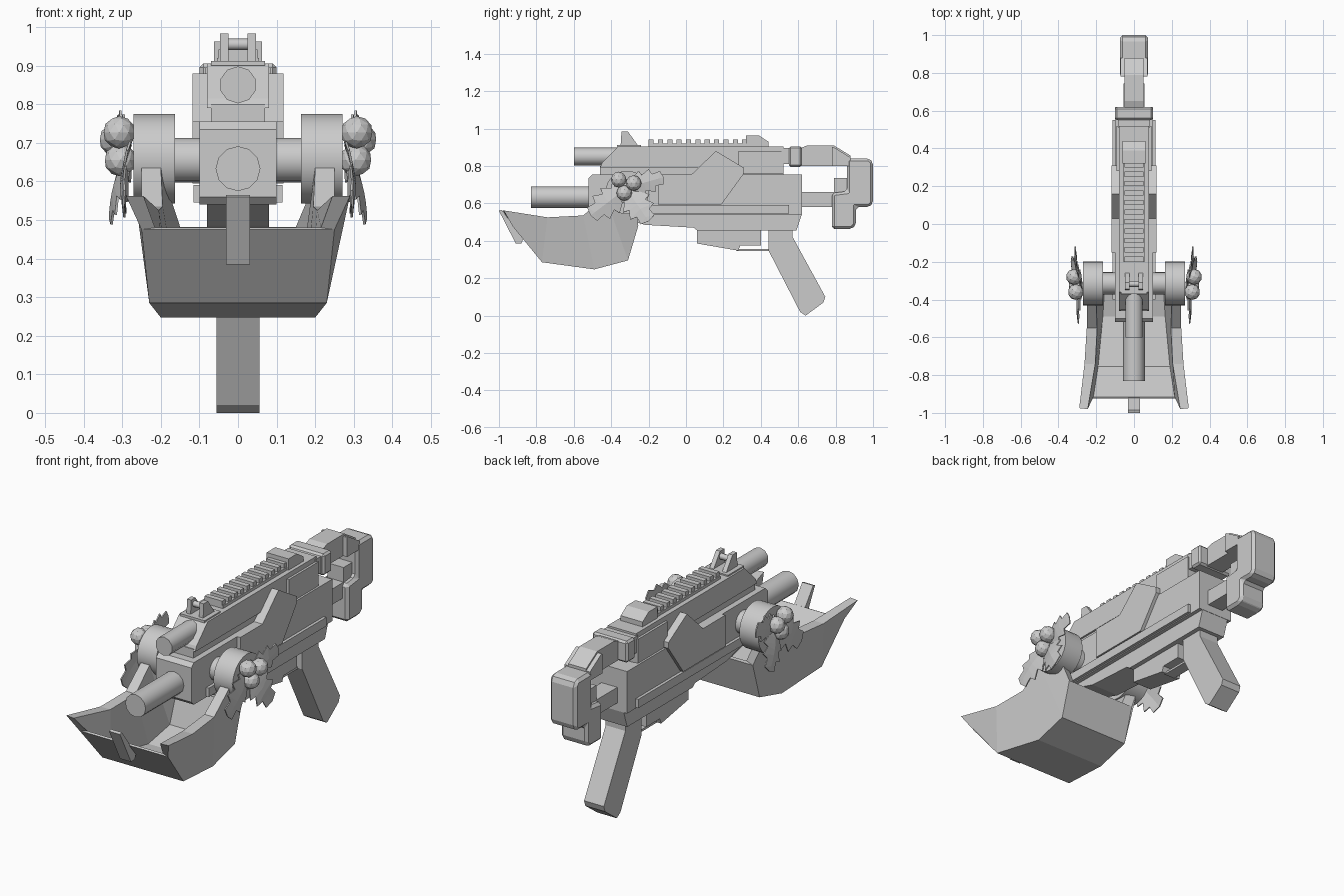
import bpy, bmesh, math
from mathutils import Vector

mat = bpy.data.materials.new("plain grey")
mat.diffuse_color = (0.6, 0.6, 0.6, 1)


def add(name, bm, smooth=False, bevel=0):
    bmesh.ops.recalc_face_normals(bm, faces=bm.faces)
    me = bpy.data.meshes.new(name)
    bm.to_mesh(me)
    bm.free()
    me.materials.append(mat)
    ob = bpy.data.objects.new(name, me)
    bpy.context.collection.objects.link(ob)
    if bevel:
        mod = ob.modifiers.new("bevel", 'BEVEL')
        mod.width, mod.segments = bevel, 1
    if smooth:
        bpy.ops.object.select_all(action='DESELECT')
        ob.select_set(True)
        bpy.context.view_layer.objects.active = ob
        bpy.ops.object.shade_smooth_by_angle(angle=math.radians(40))
    return ob


def prism(name, pts, x0, x1=None, bevel=0):
    """Side profile (y, z) extruded in x; one width means centred."""
    a, b = (-x0, x0) if x1 is None else (x0, x1)
    bm = bmesh.new()
    lo = [bm.verts.new((a, y, z)) for y, z in pts]
    hi = [bm.verts.new((b, y, z)) for y, z in pts]
    bm.faces.new(lo)
    bm.faces.new(hi)
    n = len(pts)
    for i in range(n):
        j = (i + 1) % n
        bm.faces.new((lo[i], lo[j], hi[j], hi[i]))
    return add(name, bm, bevel=bevel)


def box(name, y0, y1, z0, z1, x0, x1=None, bevel=0):
    return prism(name, [(y0, z0), (y1, z0), (y1, z1), (y0, z1)], x0, x1, bevel)


def rod(name, start, end, r, sides):
    a, b = Vector(start), Vector(end)
    bm = bmesh.new()
    bmesh.ops.create_cone(bm, cap_ends=True, segments=sides, radius1=r,
                          radius2=r, depth=(b - a).length)
    rot = (b - a).to_track_quat('Z', 'Y').to_matrix()
    for v in bm.verts:
        v.co = rot @ v.co + (a + b) / 2
    return add(name, bm, smooth=True)


# Barrels
rod("lower_barrel", (0, -0.83, 0.633), (0, -0.45, 0.633), 0.058, 12)
rod("upper_barrel", (0, -0.60, 0.85), (0, -0.35, 0.85), 0.048, 10)

# Receiver
prism("main_body", [(-0.52, 0.56), (-0.50, 0.54), (0.62, 0.54), (0.62, 0.755),
                    (-0.50, 0.755), (-0.52, 0.735)], 0.1)
prism("lower_body", [(-0.42, 0.545), (-0.22, 0.485), (0.04, 0.47), (0.06, 0.455),
                     (0.59, 0.455), (0.62, 0.545)], 0.08)
box("inner_core", -0.46, 0.52, 0.75, 0.80, 0.07)
prism("upper_body", [(-0.46, 0.79), (0.52, 0.79), (0.52, 0.905), (-0.36, 0.905),
                     (-0.45, 0.815)], 0.08)
box("rear_top_panel", 0.28, 0.52, 0.757, 0.88, 0.092)
box("rear_collar", 0.55, 0.62, 0.795, 0.905, 0.1, bevel=0.01)
box("collar_neck", 0.51, 0.56, 0.81, 0.895, 0.085)

# Raised side panels and hub mounts
for s, side in ((1, "right"), (-1, "left")):
    prism(side + "_side_panel",
          [(-0.15, 0.595), (0.19, 0.595), (0.31, 0.76), (0.31, 0.79),
           (0.16, 0.88), (0.03, 0.755), (-0.15, 0.755)], s * 0.07, s * 0.118)
    box(side + "_lower_ledge", -0.40, 0.55, 0.545, 0.59, s * 0.09, s * 0.115)

# Top rail with teeth
box("rail_base", -0.20, 0.33, 0.90, 0.92, 0.055)
for i in range(11):
    y = -0.2 + i * 0.05
    box("rail_tooth", y, y + 0.027, 0.915, 0.942, 0.05)

# Sights
prism("rear_sight", [(0.32, 0.90), (0.44, 0.90), (0.44, 0.93), (0.39, 0.963),
                     (0.32, 0.963)], 0.062)
box("front_sight_base", -0.37, -0.24, 0.90, 0.912, 0.07)
for s in (1, -1):
    prism("front_sight_ear", [(-0.35, 0.90), (-0.25, 0.90), (-0.31, 0.983),
                              (-0.345, 0.983)], s * 0.024, s * 0.047)
rod("sight_pin", (-0.03, -0.318, 0.955), (0.03, -0.318, 0.955), 0.015, 10)

# Stock frame and butt
prism("stock_top", [(0.61, 0.80), (0.88, 0.80), (0.88, 0.855), (0.79, 0.91),
                    (0.65, 0.91), (0.61, 0.895)], 0.05)
prism("stock_cheek", [(0.78, 0.80), (0.88, 0.80), (0.88, 0.845), (0.79, 0.90),
                      (0.78, 0.90)], 0.072)
box("stock_strut", 0.60, 0.80, 0.58, 0.66, 0.045)
prism("stock_brace", [(0.79, 0.735), (0.88, 0.735), (0.88, 0.62), (0.79, 0.62)], 0.045)
prism("butt", [(0.86, 0.84), (0.98, 0.84), (1.0, 0.82), (1.0, 0.60), (0.98, 0.58),
               (0.91, 0.58), (0.91, 0.485), (0.885, 0.462), (0.78, 0.462),
               (0.78, 0.655), (0.86, 0.665)], 0.075, bevel=0.018)

# Grip, magazine and trigger guard
prism("grip", [(0.44, 0.46), (0.44, 0.35), (0.61, 0.02), (0.64, 0.0), (0.735, 0.07),
               (0.745, 0.10), (0.57, 0.42), (0.57, 0.46)], 0.056)
prism("magazine", [(0.06, 0.46), (0.06, 0.385), (0.28, 0.347), (0.29, 0.375),
                   (0.40, 0.375), (0.40, 0.46)], 0.055)
box("trigger_guard", 0.27, 0.45, 0.345, 0.356, 0.03)

# Scoop: each station is outer top, outer bottom, inner bottom, inner top (x, y, z)
stations = [
    ((0.29, -0.975, 0.562), (0.25, -0.925, 0.475), (0.215, -0.915, 0.48), (0.245, -0.98, 0.562)),
    ((0.262, -0.74, 0.525), (0.23, -0.77, 0.285), (0.19, -0.755, 0.30), (0.205, -0.74, 0.525)),
    ((0.25, -0.55, 0.535), (0.20, -0.49, 0.247), (0.165, -0.49, 0.265), (0.195, -0.55, 0.535)),
    ((0.25, -0.43, 0.635), (0.20, -0.31, 0.295), (0.155, -0.33, 0.305), (0.20, -0.43, 0.635)),
    ((0.25, -0.27, 0.60), (0.20, -0.255, 0.48), (0.15, -0.275, 0.482), (0.20, -0.28, 0.60)),
]
bm = bmesh.new()
rings = []
for ot, ob, ib, it in stations:
    ring = [ot, ob] + [(-x, y, z) for x, y, z in (ob, ot, it, ib)] + [ib, it]
    rings.append([bm.verts.new(p) for p in ring])
for a, b in zip(rings, rings[1:]):
    for i in range(8):
        j = (i + 1) % 8
        bm.faces.new((a[i], a[j], b[j], b[i]))
for r in (rings[0], rings[-1]):
    for q in ((0, 1, 6, 7), (1, 2, 5, 6), (2, 3, 4, 5)):
        bm.faces.new([r[k] for k in q])
add("scoop", bm)
prism("scoop_front_tab", [(-1.0, 0.56), (-0.985, 0.565), (-0.87, 0.41),
                          (-0.88, 0.385), (-0.91, 0.385)], 0.031)


def leaf(name, s, base, tip, half):
    """Spiny holly leaf folded along its vein; base and tip are (x, y, z)."""
    b, t = Vector(base), Vector(tip)
    d = t - b
    w = Vector((0, -d.z, d.y)).normalized()
    bm = bmesh.new()
    n, rows = 8, []
    for i in range(n + 1):
        u = i / n
        k = half * math.sin(math.pi * (0.12 + 0.88 * u)) ** 0.6 if i < n else 0.002
        k *= 1.0 if i % 2 else 0.62
        mid = b + d * u + Vector((0.012 * math.sin(math.pi * u), 0, 0))
        back = d * (0.08 if i % 2 else 0)
        row = [mid + w * k + back, mid, mid - w * k + back]
        row[0].x -= 0.15 * k
        row[2].x -= 0.15 * k
        rows.append([bm.verts.new((s * p.x, p.y, p.z)) for p in row])
    for p, q in zip(rows, rows[1:]):
        for i in (0, 1):
            bm.faces.new((p[i], p[i + 1], q[i + 1], q[i]))
    mod = add(name, bm).modifiers.new("thickness", 'SOLIDIFY')
    mod.thickness = 0.006


# Axle, hubs, leaves and berries on both sides
for s, side in ((1, "right"), (-1, "left")):
    rod(side + "_axle", (s * 0.09, -0.315, 0.655), (s * 0.17, -0.315, 0.655), 0.058, 16)
    rod(side + "_hub", (s * 0.163, -0.315, 0.658), (s * 0.271, -0.315, 0.658), 0.116, 28)
    leaf(side + "_leaf_rear", s, (0.285, -0.33, 0.68), (0.315, -0.12, 0.74), 0.07)
    leaf(side + "_leaf_front", s, (0.285, -0.32, 0.68), (0.30, -0.51, 0.535), 0.085)
    leaf(side + "_leaf_low", s, (0.285, -0.32, 0.68), (0.335, -0.20, 0.505), 0.085)
    for x, y, z in ((0.308, -0.36, 0.727), (0.318, -0.28, 0.708), (0.305, -0.33, 0.655)):
        bm = bmesh.new()
        bmesh.ops.create_icosphere(bm, subdivisions=2, radius=0.042)
        bmesh.ops.translate(bm, verts=bm.verts, vec=(s * x, y, z))
        add(side + "_berry", bm)
